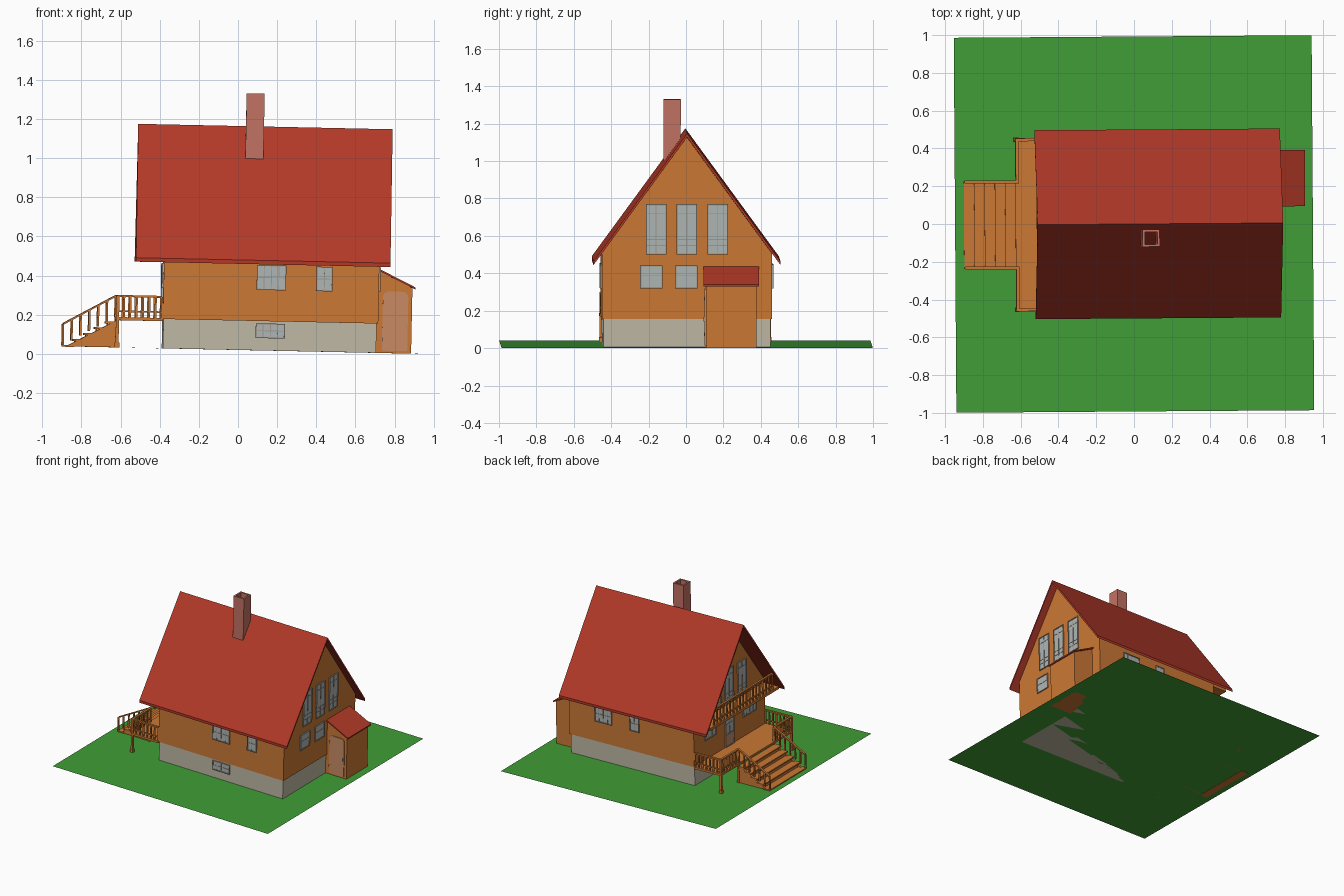
import bpy, bmesh, math
from mathutils import Matrix, Vector

cube = bpy.data.objects.get("Cube")
if cube:
    bpy.data.objects.remove(cube, do_unlink=True)

# The whole house sits on a very slightly tilted and turned plot
PLACE = (Matrix.Translation((0, 0, 0.02)) @ Matrix.Rotation(0.007, 4, 'Z')
         @ Matrix.Rotation(0.0212, 4, 'Y'))


def material(name, r, g, b):
    m = bpy.data.materials.new(name)
    m.use_nodes = True
    m.diffuse_color = (r, g, b, 1)
    shader = next(n for n in m.node_tree.nodes if n.type == 'BSDF_PRINCIPLED')
    shader.inputs["Base Color"].default_value = (r, g, b, 1)
    return m


WOOD = material("orange wood", 0.60, 0.19, 0.035)
ROOF = material("red roof", 0.45, 0.041, 0.021)
GRASS = material("grass green", 0.051, 0.34, 0.037)
STONE = material("pale foundation", 0.52, 0.48, 0.37)
BRICK = material("chimney brick", 0.54, 0.17, 0.127)
TAN = material("tan door", 0.58, 0.26, 0.127)
GLASS = material("grey glass", 0.43, 0.468, 0.46)
FRAME = material("warm grey frame", 0.36, 0.31, 0.25)


def box(bm, a, b):
    """Add a box between two opposite corners."""
    a, b = Vector(a), Vector(b)
    size = Vector([abs(q - p) for p, q in zip(a, b)])
    bmesh.ops.create_cube(bm, size=1, matrix=Matrix.Translation((a + b) / 2)
                          @ Matrix.Diagonal((*size, 1)))


def prism(bm, points, axis, start, end):
    """Extrude a profile along x (points are y, z) or y (points are x, z)."""
    def at(p, t):
        return (t, p[0], p[1]) if axis == 'x' else (p[0], t, p[1])
    face = bm.faces.new([bm.verts.new(at(p, start)) for p in points])
    new = bmesh.ops.extrude_face_region(bm, geom=[face])["geom"]
    move = Vector(at((0, 0), end - start))
    bmesh.ops.translate(bm, vec=move,
                        verts=[v for v in new if isinstance(v, bmesh.types.BMVert)])


def beam(bm, p, q, width, height):
    """Bar between two points, with upright ends."""
    p, q = Vector(p), Vector(q)
    side = Vector((p.y - q.y, q.x - p.x, 0)).normalized() * width / 2
    up = Vector((0, 0, height / 2))
    ends = [[bm.verts.new(c + s * side + u * up)
             for s, u in ((-1, -1), (1, -1), (1, 1), (-1, 1))] for c in (p, q)]
    for ring in ends:
        bm.faces.new(ring)
    for i in range(4):
        j = (i + 1) % 4
        bm.faces.new((ends[0][i], ends[0][j], ends[1][j], ends[1][i]))


def railing(bm, p, q, height, count, low=None):
    """Hand rail with balusters, and an optional low rail, along a base line."""
    p, q = Vector(p), Vector(q)
    up = Vector((0, 0, height))
    beam(bm, p + up, q + up, 0.016, 0.01)
    if low:
        beam(bm, p + Vector((0, 0, low)), q + Vector((0, 0, low)), 0.01, 0.008)
    for i in range(count):
        c = p.lerp(q, i / (count - 1))
        r = Vector((0.005, 0.005, 0))
        box(bm, c - r, c + r + up)


def finish(bm, name, mat):
    bmesh.ops.recalc_face_normals(bm, faces=bm.faces)
    mesh = bpy.data.meshes.new(name)
    bm.to_mesh(mesh)
    bm.free()
    mesh.materials.append(mat)
    obj = bpy.data.objects.new(name, mesh)
    bpy.context.scene.collection.objects.link(obj)
    obj.matrix_world = PLACE
    return obj


def box_part(name, mat, a, b):
    bm = bmesh.new()
    box(bm, a, b)
    return finish(bm, name, mat)


def prism_part(name, mat, points, axis, start, end):
    bm = bmesh.new()
    prism(bm, points, axis, start, end)
    return finish(bm, name, mat)


# Lawn
lawn = bmesh.new()
bmesh.ops.create_grid(lawn, x_segments=1, y_segments=1, size=1,
                      matrix=Matrix.Diagonal((0.9475, 0.9925, 1, 1)))
finish(lawn, "lawn", GRASS)

# Main house
X0, X1, Y = -0.39, 0.71, 0.455
box_part("foundation", STONE, (X0 + 0.003, -Y + 0.008, 0), (X1 - 0.008, Y - 0.008, 0.15))
prism_part("house_walls", WOOD,
           [(-Y, 0.15), (Y, 0.15), (Y, 0.5), (0, 1.122), (-Y, 0.5)], 'x', X0, X1)
prism_part("main_roof", ROOF,
           [(-0.5, 0.44), (-0.5, 0.46), (0, 1.144), (0.5, 0.46), (0.5, 0.44), (0, 1.124)],
           'x', -0.534, 0.766)

# Hollow chimney
chimney = bmesh.new()
CX, CY, R, T = 0.062, -0.075, 0.046, 0.013
for s in (-1, 1):
    box(chimney, (CX + s * R, CY - R, 0.95), (CX + s * (R - T), CY + R, 1.312))
    box(chimney, (CX - R + T, CY + s * R, 0.95), (CX + R - T, CY + s * (R - T), 1.312))
finish(chimney, "chimney", BRICK)

# Entrance annex with a lean-to roof
prism_part("annex_walls", WOOD,
           [(0.7, 0), (0.885, 0), (0.885, 0.336), (0.7, 0.426)], 'y', 0.1, 0.37)
prism_part("annex_roof", ROOF,
           [(0.7, 0.426), (0.9, 0.329), (0.9, 0.339), (0.7, 0.436)], 'y', 0.088, 0.385)
arch = [(0.735, 0.012), (0.865, 0.012)]
for cx, start in ((0.835, 0), (0.765, 90)):
    for k in range(5):
        a = math.radians(start + k * 22.5)
        arch.append((cx + 0.03 * math.cos(a), 0.285 + 0.03 * math.sin(a)))
prism_part("annex_door", TAN, arch, 'y', 0.094, 0.101)
hinges = bmesh.new()
for z in (0.06, 0.25):
    box(hinges, (0.735, 0.09, z), (0.742, 0.095, z + 0.02))
box(hinges, (0.85, 0.088, 0.14), (0.858, 0.095, 0.165))
finish(hinges, "annex_door_fittings", FRAME)

# Windows: each wall maps (along, up, outward) to a point
WALLS = {
    "front": lambda u, v, d: (u, -Y - d, v),
    "back": lambda u, v, d: (u, Y + d, v),
    "basement": lambda u, v, d: (u, -Y + 0.008 - d, v),
    "right": lambda u, v, d: (X1 + d, u, v),
    "left": lambda u, v, d: (X0 - d, u, v),
}


def window(name, wall, u0, u1, v0, v1, cols=2, rows=(0.5,)):
    at = WALLS[wall]
    box_part(name + "_glass", GLASS, at(u0, v0, -0.003), at(u1, v1, 0.004))
    bm = bmesh.new()
    w = 0.006
    for u in (u0, u1 - w):
        box(bm, at(u, v0, 0), at(u + w, v1, 0.009))
    for v in (v0, v1 - w):
        box(bm, at(u0 + w, v, 0), at(u1 - w, v + w, 0.009))
    for i in range(1, cols):
        u = u0 + (u1 - u0) * i / cols
        box(bm, at(u - 0.002, v0 + w, 0), at(u + 0.002, v1 - w, 0.007))
    for f in rows:
        v = v0 + (v1 - v0) * f
        box(bm, at(u0 + w, v - 0.002, 0), at(u1 - w, v + 0.002, 0.006))
    finish(bm, name + "_frame", FRAME)


window("front_wide_window", "front", 0.085, 0.235, 0.309, 0.437, 4)
window("front_small_window", "front", 0.39, 0.472, 0.309, 0.434)
window("basement_window", "basement", 0.085, 0.235, 0.063, 0.138, 4)
window("back_wide_window", "back", 0.33, 0.48, 0.309, 0.437, 4)
window("back_small_window", "back", 0.09, 0.172, 0.309, 0.434)
for i, c in enumerate((-0.165, 0, 0.165)):
    for side in ("right", "left"):
        base = 0.49 if side == "left" and c == 0 else 0.495
        window(f"{side}_upper_window_{i}", side, c - 0.055, c + 0.055, base, 0.765,
               2, (0.18, 0.3, 0.82))
for i, c in enumerate((-0.19, -0.003)):
    window(f"right_lower_window_{i}", "right", c - 0.06, c + 0.06, 0.315, 0.437, 1, (0.55,))
window("left_lower_window_0", "left", 0.18, 0.32, 0.309, 0.437, 3)
window("left_lower_window_1", "left", -0.34, -0.17, 0.309, 0.437, 4)

# Terrace door with glass above a wooden panel
window("terrace_door", "left", -0.05, 0.06, 0.156, 0.41, 2, (0.4, 0.7))
box_part("terrace_door_panel", TAN, (X0 - 0.006, -0.044, 0.162), (X0, 0.054, 0.25))

# Terrace deck, legs and railings
DX, DY, DZ = -0.63, 0.46, 0.155
box_part("terrace_deck", WOOD, (DX, -DY, DZ - 0.016), (X0, DY, DZ))
legs = bmesh.new()
rails = bmesh.new()
for s in (-1, 1):
    for y in (0.45, 0.228):
        box(legs, (DX, s * (y - 0.008), 0), (DX + 0.016, s * (y + 0.008), 0.265))
    box(legs, (DX - 0.004, s * 0.438, 0), (DX + 0.02, s * 0.462, 0.025))
    railing(rails, (DX + 0.008, s * 0.45, DZ), (X0 - 0.006, s * 0.45, DZ), 0.108, 8, 0.03)
    railing(rails, (DX + 0.008, s * 0.228, DZ), (DX + 0.008, s * 0.45, DZ), 0.108, 7, 0.03)
finish(legs, "terrace_legs", WOOD)
finish(rails, "terrace_railing", WOOD)

# Stairs from the terrace to the lawn
STEPS, RUN = 5, 0.27 / 5
treads = bmesh.new()
for i in range(STEPS):
    x = DX - (i + 1) * RUN
    z = DZ * (1 - (i + 0.75) / STEPS)
    box(treads, (x, -0.235, z - 0.01), (x + RUN + 0.006, 0.235, z))
    box(treads, (x + 0.01, -0.215, max(z - 0.035, 0)), (x + 0.016, 0.215, z - 0.01))
finish(treads, "stair_treads", WOOD)
sides = bmesh.new()
stair_rails = bmesh.new()
for s in (-1, 1):
    prism(sides, [(-0.88, 0), (DX, 0), (DX, 0.135)], 'y', s * 0.215, s * 0.23)
    railing(stair_rails, (-0.897, s * 0.228, 0.006), (DX, s * 0.228, DZ), 0.108, 7)
finish(sides, "stair_sides", WOOD)
finish(stair_rails, "stair_railing", WOOD)

# Balcony under the gable
box_part("balcony_floor", WOOD, (-0.525, -0.44, 0.465), (X0, 0.44, 0.485))
balcony = bmesh.new()
railing(balcony, (-0.515, -0.375, 0.485), (-0.515, 0.375, 0.485), 0.125, 19, 0.03)
finish(balcony, "balcony_railing", WOOD)
